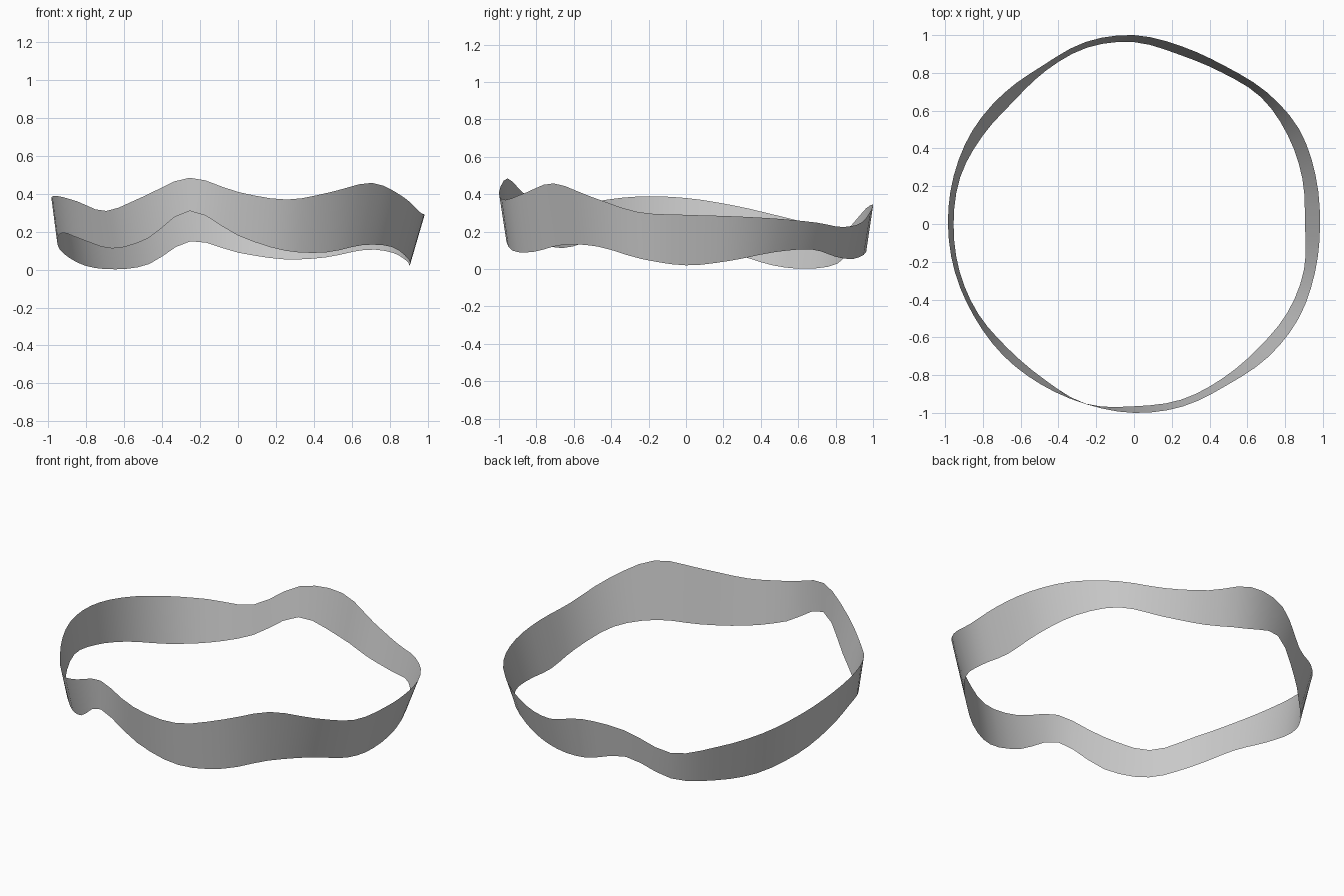
import bpy
import bmesh
import math

STEPS = 3  # segments between two neighbouring profile stations

# Profile stations every 15 degrees, starting at +x, in thousandths
TOP_RADIUS = [985, 995, 1008, 990, 965, 974, 1000, 997, 968, 977, 988, 988,
              985, 982, 978, 982, 982, 987, 1000, 1000, 985, 1000, 1005, 992]
TOP_HEIGHT = [290, 282, 268, 248, 225, 250, 338, 325, 200, 235, 285, 340,
              380, 388, 360, 310, 390, 485, 410, 370, 410, 458, 385, 305]
LOW_RADIUS = [905, 923, 940, 950, 927, 928, 963, 966, 936, 910, 928, 953,
              955, 957, 952, 938, 950, 985, 965, 963, 942, 930, 938, 932]
LOW_HEIGHT = [20, 45, 90, 105, 65, 55, 90, 150, 30, 2, 20, 85,
              150, 195, 160, 112, 165, 310, 180, 100, 92, 130, 120, 55]


def smooth_loop(values, t):
    """Sample a closed Catmull-Rom spline through the values."""
    i = math.floor(t)
    f = t - i
    a, b, c, d = (values[(i + k) % len(values)] / 1000 for k in (-1, 0, 1, 2))
    return b + f * ((c - a) + f * ((2 * a - 5 * b + 4 * c - d)
                                   + f * (3 * (b - c) + d - a))) / 2


def edge_loop(bm, radii, heights):
    """Create one closed rim of the ribbon."""
    count = len(radii) * STEPS
    rim = []
    for i in range(count):
        angle = math.tau * i / count
        r = smooth_loop(radii, i / STEPS)
        z = max(0, smooth_loop(heights, i / STEPS))
        rim.append(bm.verts.new((r * math.cos(angle), r * math.sin(angle), z)))
    return rim


def make_material(name, colour):
    mat = bpy.data.materials.new(name)
    mat.use_nodes = True
    mat.diffuse_color = colour
    mat.node_tree.nodes["Principled BSDF"].inputs["Base Color"].default_value = colour
    return mat


cube = bpy.data.objects.get("Cube")
if cube:
    bpy.data.objects.remove(cube, do_unlink=True)

# Wavy ribbon: a thin open band bridged between its two rims
bm = bmesh.new()
low = edge_loop(bm, LOW_RADIUS, LOW_HEIGHT)
top = edge_loop(bm, TOP_RADIUS, TOP_HEIGHT)
for i in range(len(low)):
    j = (i + 1) % len(low)
    bm.faces.new((low[i], low[j], top[j], top[i]))

mesh = bpy.data.meshes.new("wavy_band")
bm.to_mesh(mesh)
bm.free()
mesh.materials.append(make_material("light grey", (0.6, 0.6, 0.6, 1)))

band = bpy.data.objects.new("wavy_band", mesh)
bpy.context.collection.objects.link(band)
bpy.context.view_layer.objects.active = band
band.select_set(True)
bpy.ops.object.shade_smooth_by_angle()
